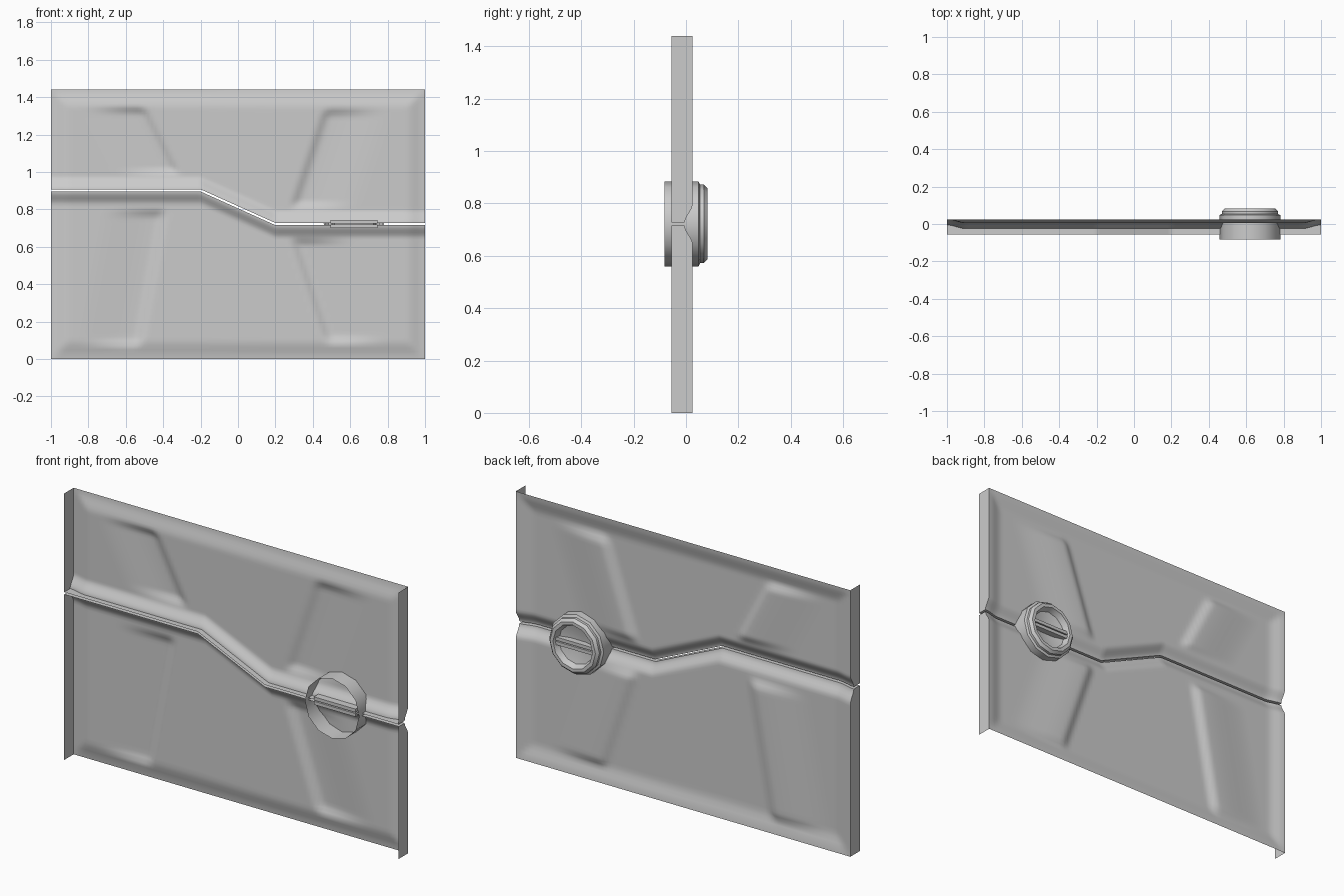
import bpy, bmesh, math

if "Cube" in bpy.data.objects:
    bpy.data.objects.remove(bpy.data.objects["Cube"], do_unlink=True)

# One plain metal grey
grey = bpy.data.materials.new("metal_grey")
grey.use_nodes = True
grey.diffuse_color = (0.6, 0.6, 0.6, 1)
grey.node_tree.nodes["Principled BSDF"].inputs["Base Color"].default_value = (0.6, 0.6, 0.6, 1)

TOP, FRONT, BACK, FLOOR = 1.44, -0.056, 0.025, 0.005
GAP = 0.012
COLS, ROWS = 100, 44
# Pressed ridges: upper and lower end of each
RIDGES = [((-0.53, 1.33), (-0.36, 1.0)), ((0.50, 1.32), (0.33, 0.82)),
          ((-0.43, 0.78), (-0.56, 0.08)), ((0.33, 0.63), (0.51, 0.10))]


def finish(name, bm, angle):
    mesh = bpy.data.meshes.new(name)
    bm.to_mesh(mesh)
    bm.free()
    obj = bpy.data.objects.new(name, mesh)
    bpy.context.collection.objects.link(obj)
    mesh.materials.append(grey)
    bpy.ops.object.select_all(action='DESELECT')
    obj.select_set(True)
    bpy.context.view_layer.objects.active = obj
    bpy.ops.object.shade_smooth_by_angle(angle=math.radians(angle))
    return obj


def smooth(t):
    t = max(0.0, min(1.0, t))
    return t * t * (3 - 2 * t)


def seam(x):
    """Height of the stepped joint between the two leaves."""
    return 0.895 - 0.18 * max(0.0, min(1.0, (x + 0.2) / 0.4))


def depth(x, z, from_seam):
    """Pressed relief of the sheet."""
    edge = min(1 - abs(x), z, TOP - z)
    y = 0.02 * smooth(1 - edge / 0.10)
    for (xt, zt), (xb, zb) in RIDGES:
        xr = xb + (xt - xb) * (z - zb) / (zt - zb)
        side = (x - xr) * math.copysign(1, xr)
        fade = smooth((z - zb + 0.03) / 0.06) * smooth((zt - z + 0.03) / 0.06)
        width = 0.32 if side > 0 else 0.06
        y = max(y, 0.02 * fade * smooth(1 - abs(side) / width))
    return FLOOR + y - 0.03 * smooth(1 - from_seam / 0.07)


def leaf(name, upper):
    """Sheet with a lip along the joint and flanges down both sides."""
    bm = bmesh.new()
    grid = []
    for i in range(-1, COLS + 2):
        x = -1 + 2 * min(max(i, 0), COLS) / COLS
        z0 = seam(x) + (GAP if upper else 0)
        z1 = TOP if upper else 0
        column = []
        for j in range(-1, ROWS + 1):
            z = z0 + (z1 - z0) * (max(j, 0) / ROWS) ** 1.2
            folded = i in (-1, COLS + 1) or j == -1
            y = FRONT if folded else depth(x, z, abs(z - z0))
            column.append(bm.verts.new((x, y, z)))
        grid.append(column)
    for i in range(COLS + 2):
        for j in range(ROWS + 1):
            if j == 0 and i in (0, COLS + 1):
                continue
            quad = [grid[i][j], grid[i][j + 1], grid[i + 1][j + 1], grid[i + 1][j]]
            bm.faces.new(quad if upper else quad[::-1])
    bmesh.ops.remove_doubles(bm, verts=bm.verts, dist=1e-5)
    loose = [v for v in bm.verts if not v.link_faces]
    bmesh.ops.delete(bm, geom=loose, context='VERTS')
    return finish(name, bm, 50)


leaf("upper_leaf", True)
leaf("lower_leaf", False)

# Round lock housing, open towards the front and dished at the back
CX, CZ, SIDES = 0.62, 0.722, 12
profile = [(0.162, -0.083), (0.162, 0.048), (0.150, 0.054), (0.150, 0.068),
           (0.136, 0.082), (0.118, 0.082), (0.105, 0.05), (0.05, 0.036)]
bm = bmesh.new()
rings = [[bm.verts.new((CX + r * math.cos(a), y, CZ + r * math.sin(a)))
          for a in (2 * math.pi * k / SIDES for k in range(SIDES))]
         for r, y in profile]
for a, b in zip(rings, rings[1:]):
    for k in range(SIDES):
        n = (k + 1) % SIDES
        bm.faces.new((a[k], b[k], b[n], a[n]))
bm.faces.new(rings[-1][::-1])
finish("lock_housing", bm, 40)

# Pair of grip bars through the lock, split along the joint
for name, z in (("upper_grip_bar", CZ + 0.012), ("lower_grip_bar", CZ - 0.012)):
    bm = bmesh.new()
    bmesh.ops.create_cube(bm, size=1)
    bmesh.ops.scale(bm, vec=(0.25, 0.13, 0.018), verts=bm.verts)
    bmesh.ops.translate(bm, vec=(CX, 0.005, z), verts=bm.verts)
    finish(name, bm, 30)
